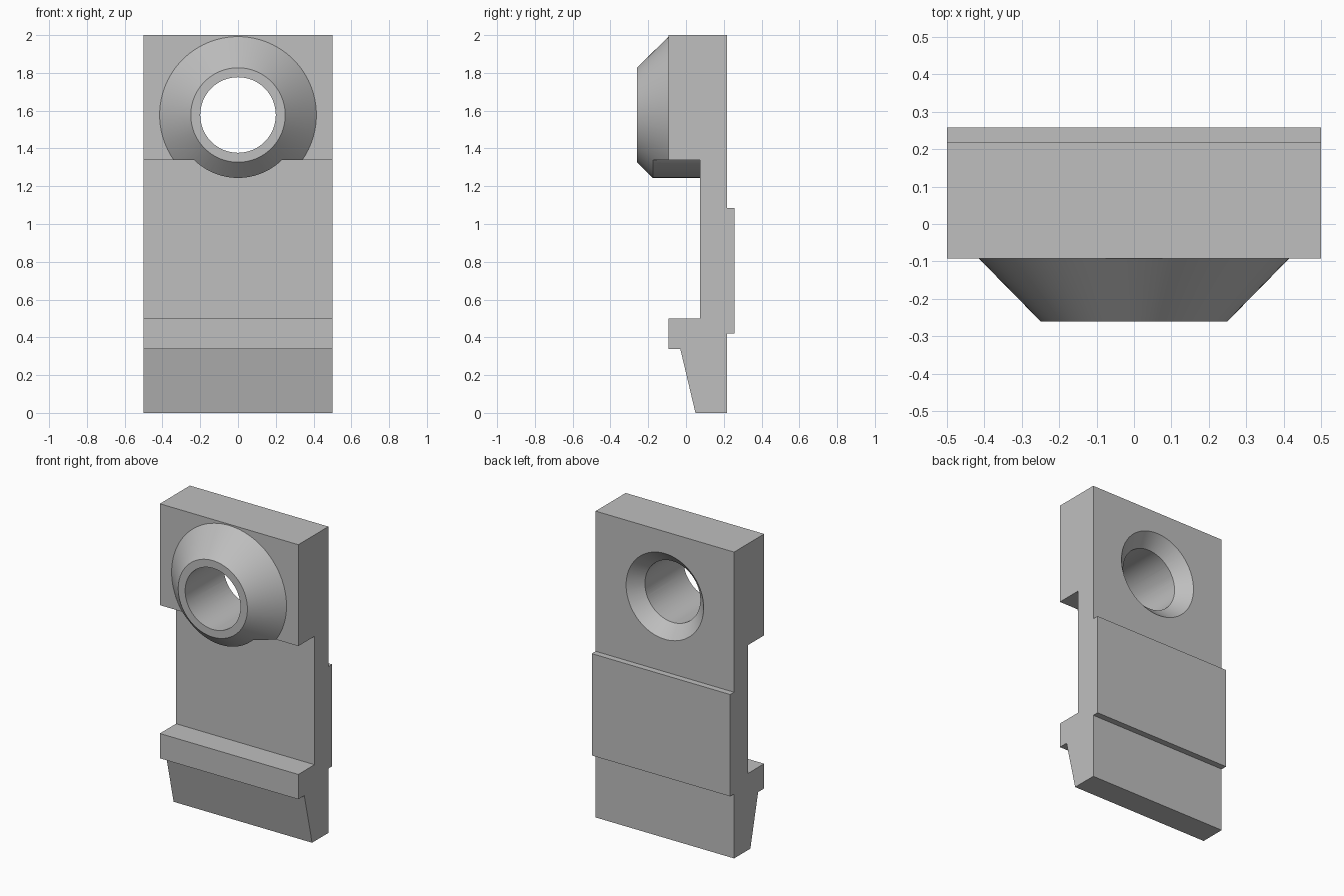
import bpy, bmesh, math
from mathutils import Matrix

cube = bpy.data.objects.get("Cube")
if cube:
    bpy.data.objects.remove(cube, do_unlink=True)

HOLE_Z = 1.577
SEGMENTS = 96
GREY = (0.52, 0.52, 0.52, 1)

grey = bpy.data.materials.new("plain grey")
grey.use_nodes = True
grey.diffuse_color = GREY
grey.node_tree.nodes["Principled BSDF"].inputs["Base Color"].default_value = GREY


def finish(name, bm):
    """Turn a closed bmesh into an object with outward normals."""
    bm.normal_update()
    bmesh.ops.recalc_face_normals(bm, faces=bm.faces)
    if bm.calc_volume(signed=True) < 0:
        bmesh.ops.reverse_faces(bm, faces=bm.faces)
    mesh = bpy.data.meshes.new(name)
    bm.to_mesh(mesh)
    bm.free()
    mesh.materials.append(grey)
    obj = bpy.data.objects.new(name, mesh)
    bpy.context.collection.objects.link(obj)
    return obj


def extrude_x(name, profile, half_width):
    """Extrude a (y, z) outline symmetrically along x."""
    bm = bmesh.new()
    left, right = ([bm.verts.new((x, y, z)) for y, z in profile] for x in (half_width, -half_width))
    bm.faces.new(left)
    bm.faces.new(right[::-1])
    for i in range(len(profile)):
        bm.faces.new((left[i], left[i - 1], right[i - 1], right[i]))
    return finish(name, bm)


def turned(name, y_front, r_front, y_back, r_back):
    """Cone or cylinder along y, centred on the hole."""
    bm = bmesh.new()
    place = Matrix.Translation((0, (y_front + y_back) / 2, HOLE_Z)) @ Matrix.Rotation(math.radians(90), 4, "X")
    bmesh.ops.create_cone(bm, cap_ends=True, segments=SEGMENTS, radius1=r_back,
                          radius2=r_front, depth=y_back - y_front, matrix=place)
    return finish(name, bm)


def combine(target, tool, operation):
    mod = target.modifiers.new(operation.lower(), "BOOLEAN")
    mod.operation = operation
    mod.solver = "EXACT"
    mod.object = tool
    bpy.context.view_layer.objects.active = target
    bpy.ops.object.modifier_apply(modifier=mod.name)
    bpy.data.objects.remove(tool, do_unlink=True)


# Plate with tapered foot and raised back pad
FRONT, BACK, PAD = -0.092, 0.218, 0.258
plate = extrude_x("clamp_plate", [
    (0.05, 0), (BACK, 0), (BACK, 0.42), (PAD, 0.42), (PAD, 1.085), (BACK, 1.085),
    (BACK, 2), (FRONT, 2), (FRONT, 0.338), (-0.03, 0.338)], 0.5)

# Conical boss, sunk slightly into the plate
combine(plate, turned("boss", -0.26, 0.25, FRONT + 0.004, 0.419), "UNION")

# Front recess that leaves a round collar under the boss
recess = extrude_x("recess_cutter", [(-0.6, 0.5), (0.075, 0.5), (0.075, 1.338), (-0.6, 1.338)], 0.7)
combine(recess, turned("collar", -0.8, 0.333, 0.4, 0.333), "DIFFERENCE")
combine(plate, recess, "DIFFERENCE")

# Through hole with a countersink at the back
combine(plate, turned("hole_cutter", -0.5, 0.2, 0.5, 0.2), "DIFFERENCE")
combine(plate, turned("countersink_cutter", BACK - 0.1, 0.18, BACK + 0.02, 0.3), "DIFFERENCE")

bpy.ops.object.select_all(action="DESELECT")
plate.select_set(True)
bpy.context.view_layer.objects.active = plate
bpy.ops.object.shade_smooth_by_angle(angle=math.radians(25))
